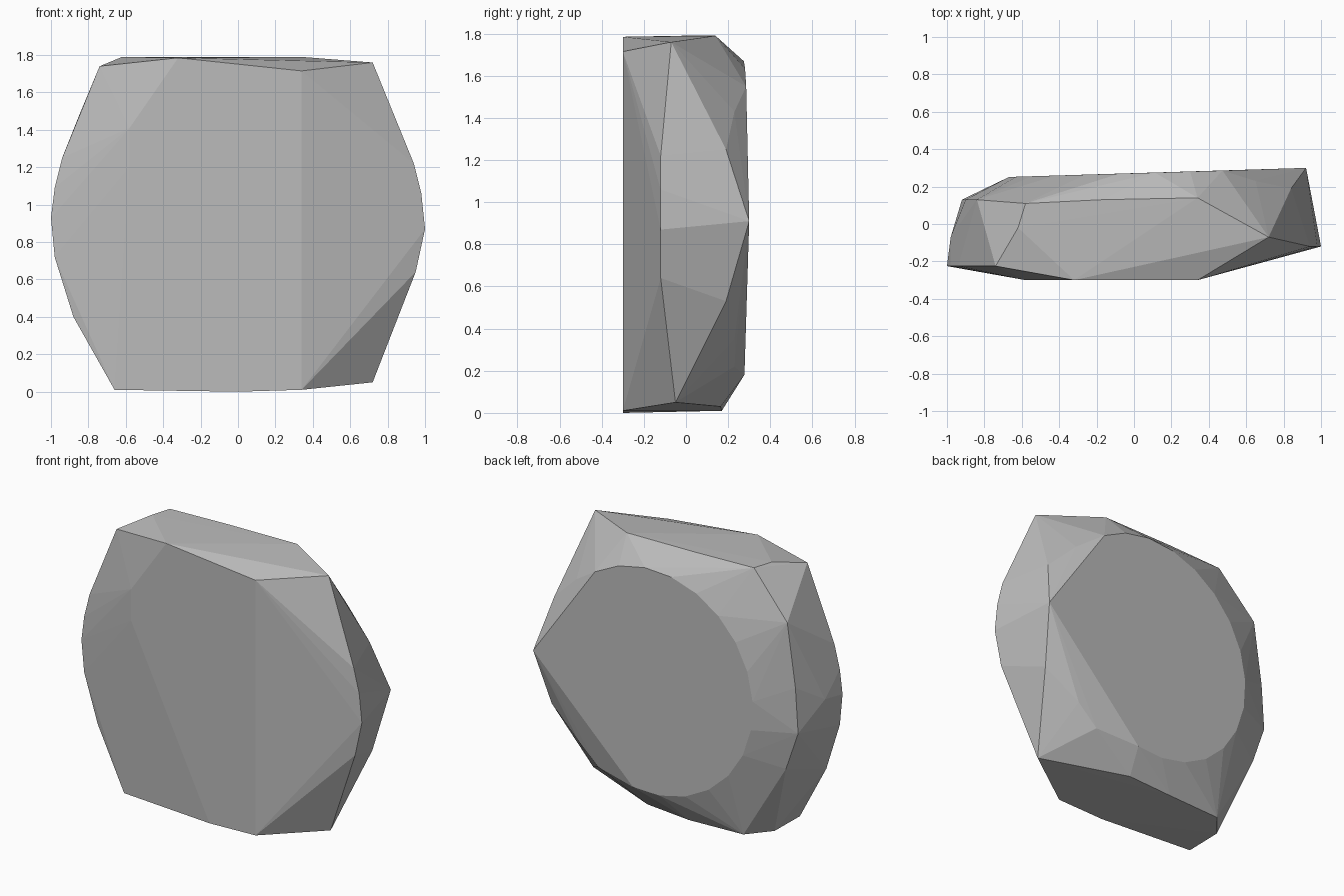
import bpy
import bmesh
import math

cube = bpy.data.objects.get("Cube")
if cube:
    bpy.data.objects.remove(cube, do_unlink=True)

# Stone colour
stone = bpy.data.materials.new("stone_grey")
stone.use_nodes = True
stone_colour = (0.5, 0.5, 0.5, 1)
stone.diffuse_color = stone_colour
stone.node_tree.nodes["Principled BSDF"].inputs["Base Color"].default_value = stone_colour

corners = []


def add_layer(depth, outline):
    """Add corners that share one depth (y), given as x, z pairs."""
    corners.extend((x, depth, z) for x, z in outline)


def add_level(height, outline):
    """Add corners that share one height (z), given as x, y pairs."""
    corners.extend((x, y, height) for x, y in outline)


# Flat front face
add_layer(-0.3, [(0.34, 0.01), (0.34, 1.715), (-0.32, 1.785),
                 (-0.58, 1.41), (-0.58, 1.2), (0, 0)])

# Rounded left edge, near the front
add_layer(-0.225, [(-0.74, 1.74), (-0.94, 1.25), (-0.98, 1.09), (-1, 0.93),
                   (-0.98, 0.72), (-0.88, 0.4)])

# Rounded right edge
add_layer(-0.12, [(0.94, 1.22), (0.98, 1.06), (1, 0.87), (0.95, 0.64)])

# Left shoulder, towards the back
add_layer(0.13, [(-0.84, 1.5), (-0.9, 1.08), (-0.92, 0.78), (-0.83, 0.52)])
add_layer(-0.07, [(-0.98, 0.95)])

# Right shoulder, towards the back
add_layer(0.19, [(0.86, 0.53), (0.84, 1.25)])
add_layer(0.23, [(0.63, 0.35), (0.49, 0.22), (0.65, 1.43)])

# Top and bottom faces
add_level(1.79, [(-0.62, -0.02), (-0.58, 0.11), (-0.17, 0.13), (0.34, 0.14)])
add_level(0.01, [(-0.66, -0.26), (-0.655, 0), (-0.53, 0.15), (-0.14, 0.17)])
corners.extend([(0.72, -0.07, 1.76), (0.72, -0.05, 0.05), (0.17, 0.165, 0.03)])

# Back face: an arc running to one projecting corner on the right
tip = (0.92, 0.3, 0.91)
corners.append(tip)
steps = 15
for step in range(steps + 1):
    angle = math.radians(57 + 223 * step / steps)
    x = 0.07 + 0.74 * math.cos(angle)
    z = 0.92 + 0.75 * math.sin(angle)
    depth = 0.252 + (x + 0.65) * 0.03
    corners.append((x, depth, z))

# Wrap the corners in one faceted solid
bm = bmesh.new()
for corner in corners:
    bm.verts.new(corner)
bmesh.ops.convex_hull(bm, input=list(bm.verts))
loose = [vert for vert in bm.verts if not vert.link_faces]
bmesh.ops.delete(bm, geom=loose, context="VERTS")
bmesh.ops.recalc_face_normals(bm, faces=list(bm.faces))

mesh = bpy.data.meshes.new("faceted_rock")
bm.to_mesh(mesh)
bm.free()
mesh.materials.append(stone)
rock = bpy.data.objects.new("faceted_rock", mesh)
bpy.context.scene.collection.objects.link(rock)
